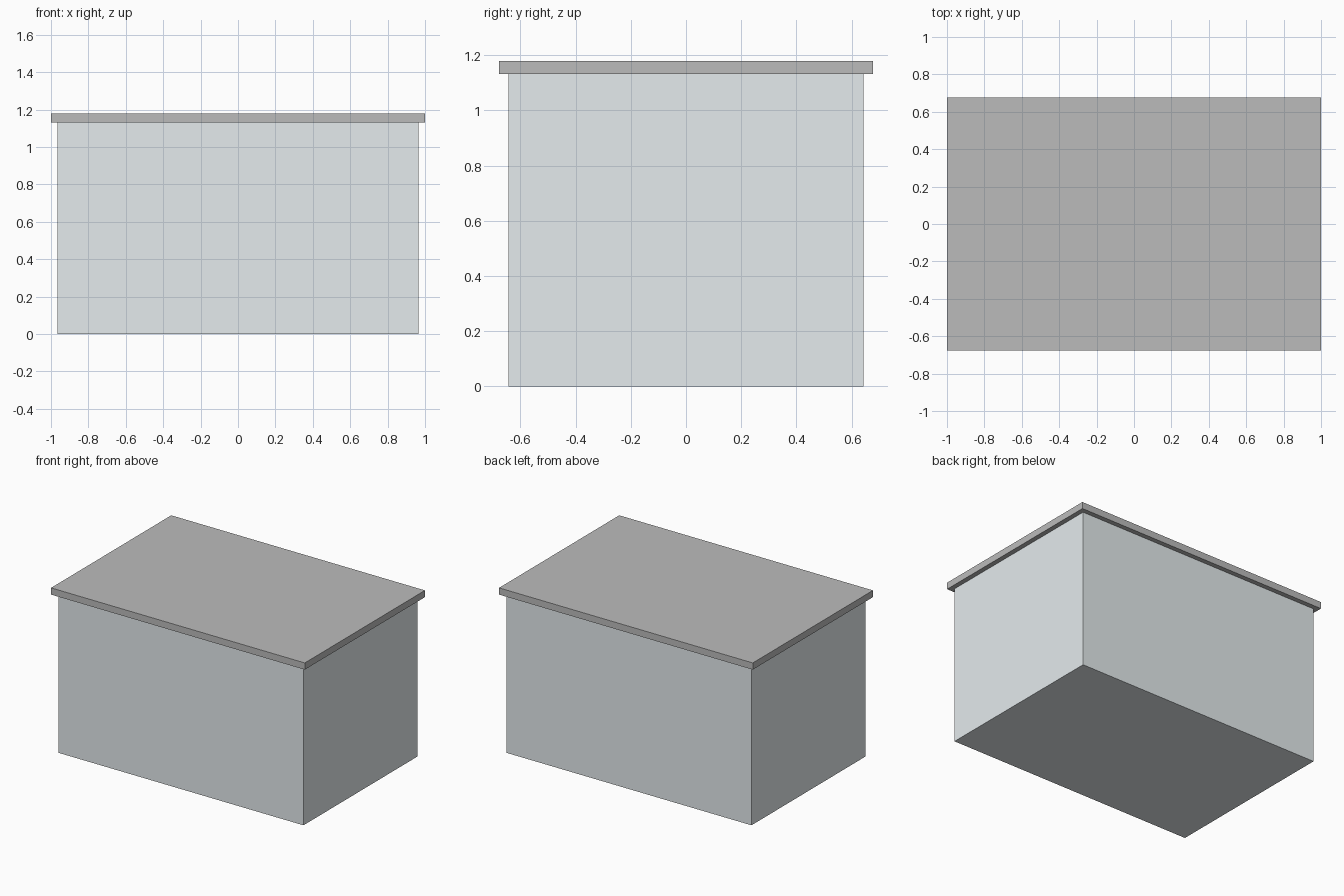
import bpy

if "Cube" in bpy.data.objects:
    bpy.data.objects.remove(bpy.data.objects["Cube"])


def material(name, rgb):
    m = bpy.data.materials.new(name)
    m.diffuse_color = (*rgb, 1.0)
    m.use_nodes = True
    m.node_tree.nodes["Principled BSDF"].inputs["Base Color"].default_value = m.diffuse_color
    return m


def box(name, size, z_bottom, mat):
    """Axis-aligned box centred on x/y, resting at z_bottom."""
    bpy.ops.mesh.primitive_cube_add(size=1, location=(0, 0, z_bottom + size[2] / 2))
    ob = bpy.context.object
    ob.name = name
    ob.scale = size
    bpy.ops.object.transform_apply(location=False, rotation=False, scale=True)
    ob.data.materials.append(mat)
    return ob


BODY_HEIGHT = 1.131
LID_THICKNESS = 0.048

# Pale main block
box("body", (1.932, 1.285, BODY_HEIGHT), 0.0, material("pale_grey_blue", (0.78, 0.83, 0.85)))

# Overhanging flat top slab
box("top_slab", (2.0, 1.353, LID_THICKNESS), BODY_HEIGHT, material("dark_grey", (0.5, 0.5, 0.5)))
